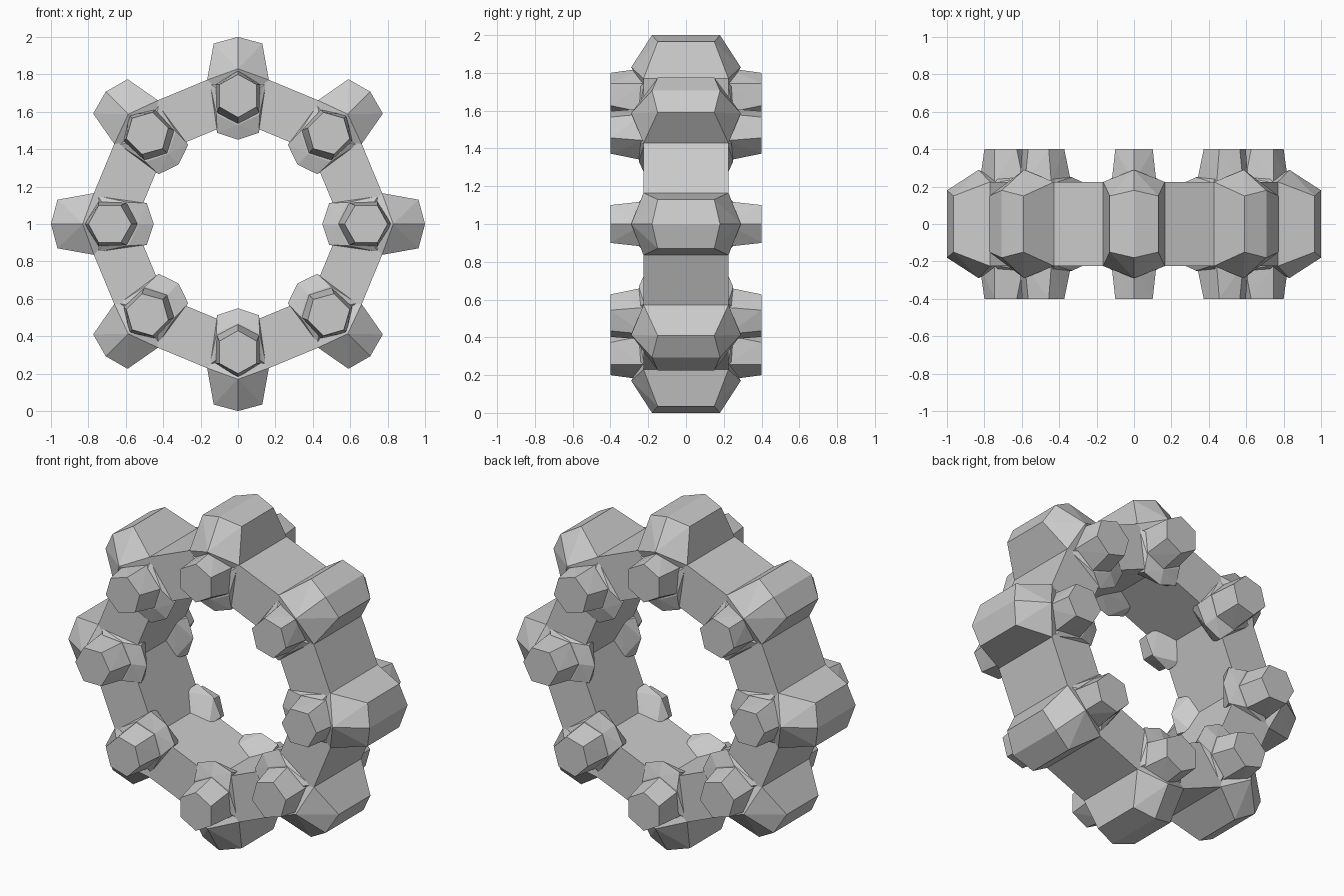
import bpy, bmesh
from math import cos, sin, pi
from mathutils import Vector

if "Cube" in bpy.data.objects:
    bpy.data.objects.remove(bpy.data.objects["Cube"])

N = 8


def place(a, t, r, y):
    # node angle, tangential offset, radius, depth -> world point
    return Vector((r * sin(a) + t * cos(a), y, 1 + r * cos(a) - t * sin(a)))


def finish(bm, name):
    bmesh.ops.recalc_face_normals(bm, faces=bm.faces)
    me = bpy.data.meshes.new(name)
    bm.to_mesh(me)
    bm.free()
    ob = bpy.data.objects.new(name, me)
    bpy.context.collection.objects.link(ob)
    return ob


def hull(name, pts, a):
    bm = bmesh.new()
    for p in pts:
        bm.verts.new(place(a, *p))
    res = bmesh.ops.convex_hull(bm, input=bm.verts)
    junk = [g for g in res["geom_interior"] if isinstance(g, bmesh.types.BMVert)]
    bmesh.ops.delete(bm, geom=junk, context='VERTS')
    bmesh.ops.dissolve_limit(bm, angle_limit=0.03, verts=bm.verts, edges=bm.edges)
    return finish(bm, name)


def both_sides(pts):
    # repeat half-profile points at +t and -t
    return [(s * t, r, y) for t, r, y in pts for s in ((1, -1) if t else (1,))]


# octagonal ring with a rectangular section
bm = bmesh.new()
section = [(0.839, -0.225), (0.839, 0.225), (0.553, 0.225), (0.553, -0.225)]
loops = [[bm.verts.new(place(2 * pi * i / N, 0, r, y)) for r, y in section] for i in range(N)]
for i in range(N):
    p, q = loops[i], loops[(i + 1) % N]
    for k in range(4):
        bm.faces.new((p[k], p[(k + 1) % 4], q[(k + 1) % 4], q[k]))
finish(bm, "ring")

# outer block, half in depth: ridge top, flared waist, tucked underside
block_half = both_sides([(0, 1.0, 0.18), (0.13, 0.965, 0.15), (0, 0.83, 0.29),
                         (0.165, 0.77, 0.225), (0.115, 0.70, 0.215), (0, 0.74, 0.225)])
block = block_half + [(t, r, -y) for t, r, y in block_half]

# side peg: tapered hexagon
peg = both_sides([(0, 0.80, 0.4), (0.1, 0.745, 0.4), (0.1, 0.627, 0.4), (0, 0.57, 0.4),
                  (0, 0.825, 0.22), (0.12, 0.745, 0.22), (0.115, 0.59, 0.22), (0, 0.53, 0.22)])

# collar under the peg that overhangs the hole
collar = both_sides([(0, 0.53, 0.25), (0.115, 0.585, 0.25), (0.12, 0.73, 0.24),
                     (0, 0.45, 0.22), (0.112, 0.488, 0.22), (0.15, 0.75, 0.22),
                     (0, 0.56, 0.10), (0.112, 0.52, 0.14)])

for i in range(N):
    a = 2 * pi * i / N
    hull("outer_block", block, a)
    for s in (-1, 1):
        hull("side_peg", [(t, r, s * y) for t, r, y in peg], a)
        hull("peg_collar", [(t, r, s * y) for t, r, y in collar], a)
